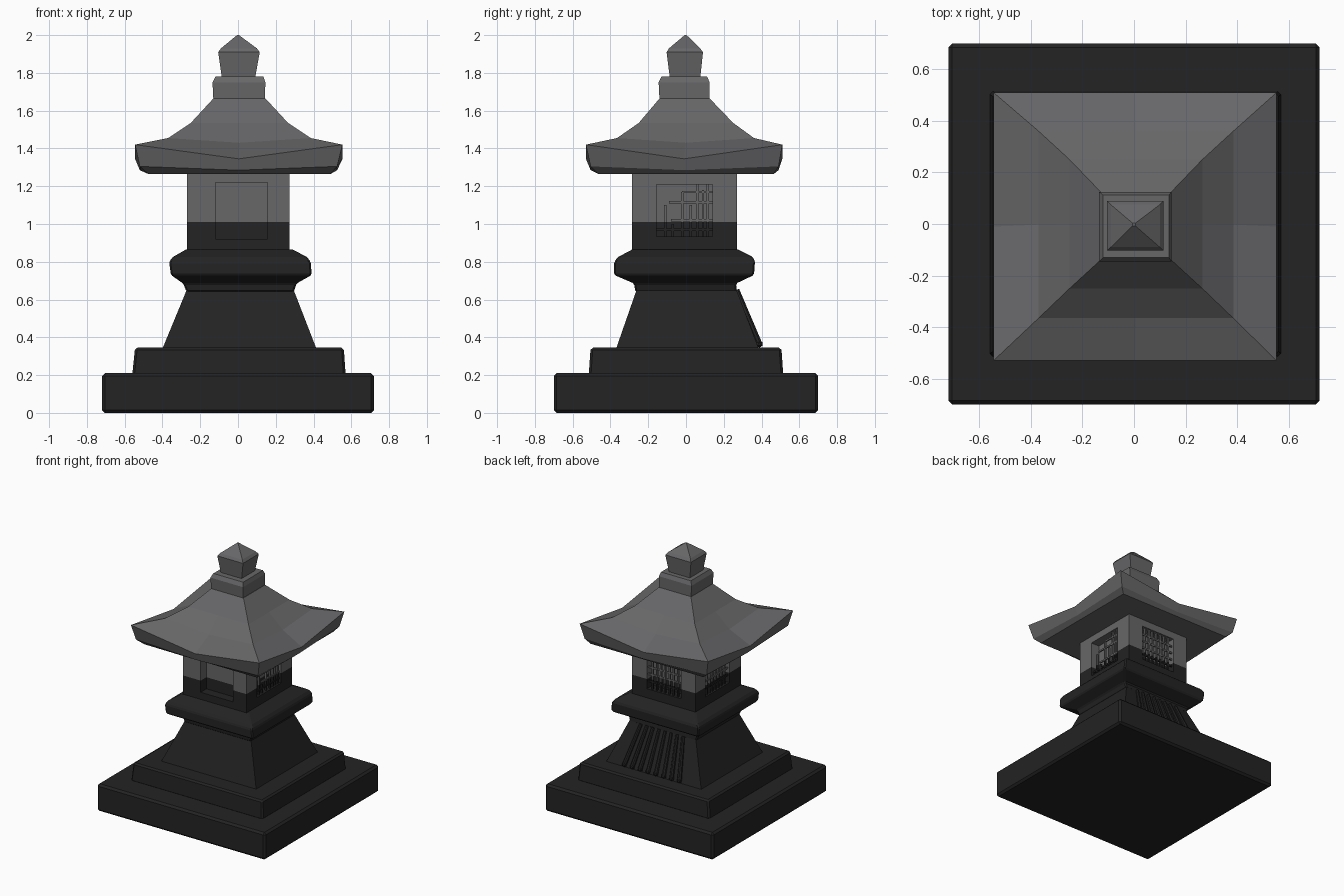
import bpy, bmesh, math
from mathutils import Matrix, Vector

if "Cube" in bpy.data.objects:
    bpy.data.objects.remove(bpy.data.objects["Cube"])

SPLIT = 1.01          # height where dark stone changes to light stone


def material(name, col):
    m = bpy.data.materials.new(name)
    m.diffuse_color = (*col, 1)
    m.use_nodes = True
    m.node_tree.nodes["Principled BSDF"].inputs["Base Color"].default_value = m.diffuse_color
    return m


DARK = material("dark_stone", (0.017, 0.017, 0.017))
LIGHT = material("light_stone", (0.135, 0.135, 0.14))


def new_object(name, bm):
    bmesh.ops.recalc_face_normals(bm, faces=bm.faces[:])
    me = bpy.data.meshes.new(name)
    bm.to_mesh(me)
    bm.free()
    ob = bpy.data.objects.new(name, me)
    bpy.context.collection.objects.link(ob)
    me.materials.append(DARK)
    me.materials.append(LIGHT)
    return ob


def paint(ob):
    """Cut at the split height and colour faces below / above it."""
    bm = bmesh.new()
    bm.from_mesh(ob.data)
    bmesh.ops.bisect_plane(bm, geom=bm.verts[:] + bm.edges[:] + bm.faces[:],
                           plane_co=(0, 0, SPLIT), plane_no=(0, 0, 1))
    for f in bm.faces:
        f.material_index = int(f.calc_center_median().z > SPLIT)
        f.smooth = False
    bm.to_mesh(ob.data)
    bm.free()


def loft(name, rings, bevel=0):
    """Stack rectangular rings (x0, x1, y0, y1, z, drop of the side middles)."""
    bm = bmesh.new()
    loops = []
    for x0, x1, y0, y1, z, *d in rings:
        zm = z - (d[0] if d else 0)
        xm, ym = (x0 + x1) / 2, (y0 + y1) / 2
        pts = [(x0, y0, z), (xm, y0, zm), (x1, y0, z), (x1, ym, zm),
               (x1, y1, z), (xm, y1, zm), (x0, y1, z), (x0, ym, zm)]
        loops.append([bm.verts.new(p) for p in pts])
    for a, b in zip(loops, loops[1:]):
        for i in range(8):
            j = (i + 1) % 8
            bm.faces.new((a[i], a[j], b[j], b[i]))
    bm.faces.new(loops[0])
    bm.faces.new(loops[-1])
    ob = new_object(name, bm)
    if bevel:
        m = ob.modifiers.new("worn_edges", 'BEVEL')
        m.width, m.segments, m.limit_method = bevel, 1, 'ANGLE'
    paint(ob)
    return ob


def box(bm, lo, hi, angle=0):
    lo, hi = Vector(lo), Vector(hi)
    mat = (Matrix.Rotation(math.radians(angle), 4, 'Z')
           @ Matrix.Translation((lo + hi) / 2) @ Matrix.Diagonal((*(hi - lo), 1)))
    bmesh.ops.create_cube(bm, size=1, matrix=mat)


# Stepped base
loft("base_slab", [(-.72, .72, -.70, .70, 0), (-.72, .72, -.70, .70, .21)], .015)
loft("upper_step", [(-.56, .57, -.515, .515, .2), (-.545, .56, -.505, .505, .345)], .012)

# Tapered pedestal and its moulded collar
loft("pedestal", [(-.40, .415, -.37, .385, .34), (-.272, .295, -.262, .268, .65)])
loft("collar", [(-.272, .295, -.268, .27, .64), (-.29, .31, -.275, .265, .685),
                (-.355, .39, -.38, .36, .73), (-.365, .385, -.38, .365, .80),
                (-.345, .365, -.36, .355, .825), (-.275, .29, -.285, .275, .865)], .008)

# Lantern chamber, with one window recess cut in each side
chamber = loft("lantern_chamber", [(-.27, .272, -.285, .27, .85), (-.27, .272, -.285, .27, 1.28)])
DEPTH = .07
windows = {0: (-.12, .155, .92, 1.22, .285), 90: (-.155, .14, .935, 1.21, .272),
           180: (-.145, .145, .935, 1.21, .27), 270: (-.145, .145, .935, 1.21, .27)}
bm = bmesh.new()
for ang, (u0, u1, z0, z1, d) in windows.items():
    box(bm, (u0, -d - .1, z0), (u1, -d + DEPTH, z1), ang)
cutter = new_object("window_cutter", bm)
cutter.hide_render = True
mod = chamber.modifiers.new("windows", 'BOOLEAN')
mod.operation, mod.object, mod.solver = 'DIFFERENCE', cutter, 'EXACT'
bpy.context.view_layer.objects.active = chamber
bpy.ops.object.modifier_apply(modifier=mod.name)
bpy.data.objects.remove(cutter)
paint(chamber)

# Window lattices (the right one is partly broken away)
BAR = .006


def lattice(name, ang, uprights, rails):
    d = windows[ang][4]
    bm = bmesh.new()
    for u, z0, z1 in uprights:
        box(bm, (u - BAR, -d + .012, z0), (u + BAR, -d + .026, z1), ang)
    for z, u0, u1 in rails:
        box(bm, (u0, -d + .014, z - BAR), (u1, -d + .024, z + BAR), ang)
    paint(new_object(name, bm))


lattice("right_lattice", 90,
        [(-.11, .935, 1.10), (-.07, .935, 1.0), (-.02, .935, 1.17), (.025, .935, 1.10),
         (.06, .935, 1.21), (.09, .935, 1.18), (.115, .935, 1.21)],
        [(.97, -.155, .14), (1.02, -.08, .14), (1.115, -.09, .14), (1.17, -.02, .14)])
full_up = [(-.108 + .036 * i, .935, 1.21) for i in range(7)]
full_rails = [(.935 + .055 * i, -.145, .145) for i in range(1, 5)]
lattice("back_lattice", 180, full_up, full_rails)
lattice("left_lattice", 270, full_up, full_rails)

# Leaning round ribs on the back of the pedestal
bm = bmesh.new()
for i in range(8):
    t = i / 7 - .5
    a = Vector((.02 + .47 * t, .388, .365))
    b = Vector((.015 + .36 * t, .27, .65))
    rot = (b - a).to_track_quat('Z', 'Y').to_matrix().to_4x4()
    bmesh.ops.create_cone(bm, cap_ends=True, segments=8, radius1=.016, radius2=.013,
                          depth=(b - a).length, matrix=Matrix.Translation((a + b) / 2) @ rot)
    bmesh.ops.create_icosphere(bm, subdivisions=1, radius=.02, matrix=Matrix.Translation(a))
paint(new_object("back_ribs", bm))

# Sweeping roof with raised corners
loft("roof", [(-.475, .49, -.465, .465, 1.265), (-.52, .525, -.505, .49, 1.305, .02),
              (-.545, .553, -.53, .51, 1.42, .075), (-.37, .385, -.365, .36, 1.455, .025),
              (-.25, .265, -.25, .25, 1.535), (-.13, .145, -.14, .125, 1.665)])

# Roof cap and pointed finial
loft("roof_cap", [(-.13, .142, -.14, .125, 1.65), (-.135, .145, -.145, .125, 1.75),
                  (-.12, .135, -.13, .112, 1.78)])
loft("finial", [(-.085, .09, -.085, .075, 1.77), (-.105, .115, -.103, .09, 1.91),
                (-.09, .1, -.09, .075, 1.93), (-.005, .005, -.007, .003, 2.0)])
